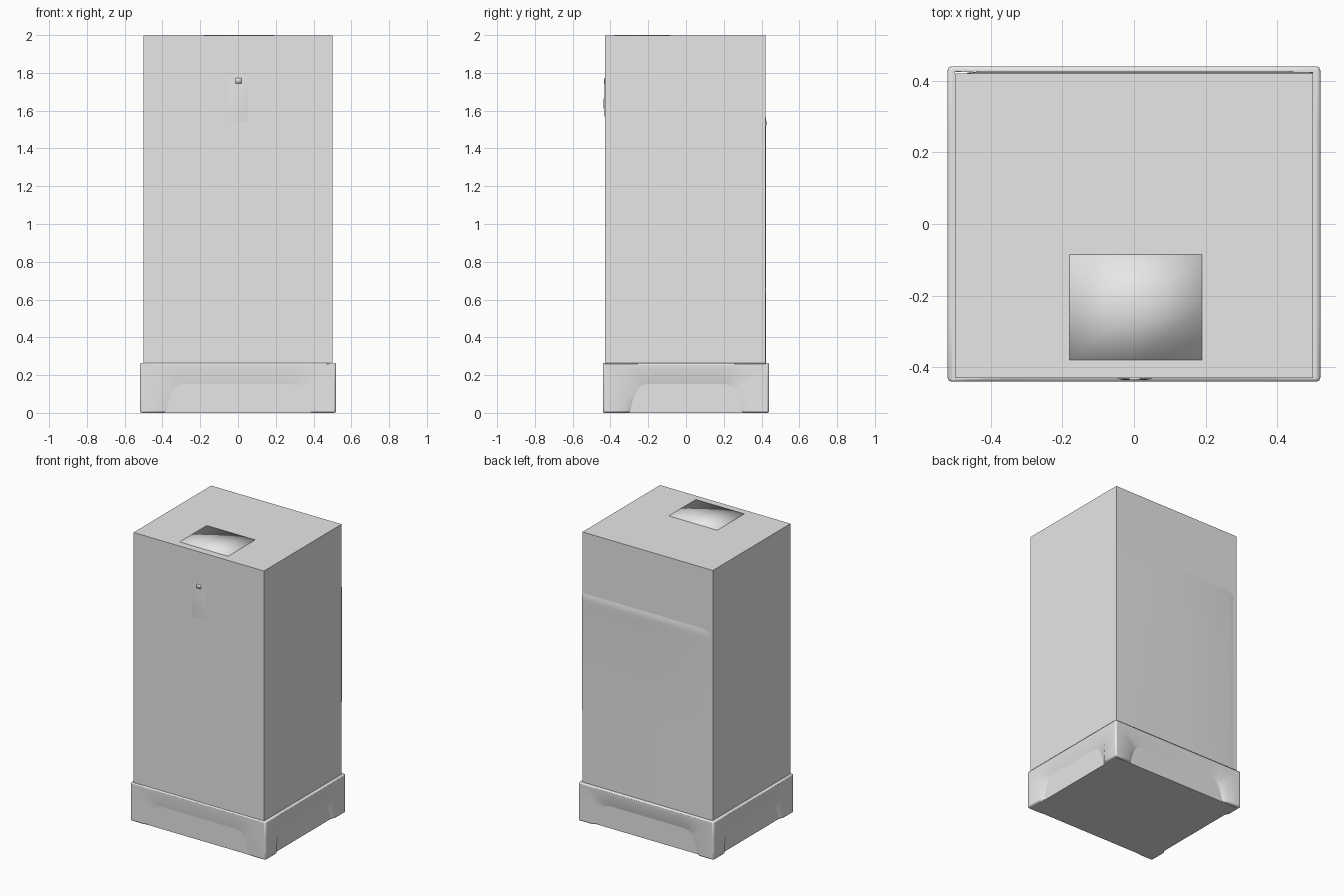
import bpy
import bmesh
import math
from mathutils import Vector

if "Cube" in bpy.data.objects:
    bpy.data.objects.remove(bpy.data.objects["Cube"])

grey = bpy.data.materials.new("light_grey")
grey.diffuse_color = (0.8, 0.8, 0.8, 1)
grey.use_nodes = True
grey.node_tree.nodes["Principled BSDF"].inputs["Base Color"].default_value = grey.diffuse_color


def finish(name, bm, angle=None):
    """Turn a bmesh into an object; optional smoothing angle in degrees."""
    bmesh.ops.recalc_face_normals(bm, faces=bm.faces)
    mesh = bpy.data.meshes.new(name)
    bm.to_mesh(mesh)
    bm.free()
    mesh.materials.append(grey)
    ob = bpy.data.objects.new(name, mesh)
    bpy.context.collection.objects.link(ob)
    if angle is not None:
        bpy.ops.object.select_all(action='DESELECT')
        ob.select_set(True)
        bpy.context.view_layer.objects.active = ob
        bpy.ops.object.shade_smooth_by_angle(angle=math.radians(angle))
    return ob


def box(name, lo, hi, angle=None, cuts=0):
    bm = bmesh.new()
    bmesh.ops.create_cube(bm, size=1)
    for v in bm.verts:
        v.co = Vector([lo[i] + (v.co[i] + 0.5) * (hi[i] - lo[i]) for i in range(3)])
    if cuts:
        bmesh.ops.subdivide_edges(bm, edges=bm.edges, cuts=cuts, use_grid_fill=True)
    return finish(name, bm, angle)


# Main cabinet
X0, X1, Y0, Y1 = -0.5, 0.5, -0.43, 0.42
box("cabinet_body", (X0, Y0, 0), (X1, Y1, 1.998))

# Softly shaded plate on the lid
box("lid_plate", (-0.18, -0.38, 1.994), (0.19, -0.085, 2.0), 180, 1)

# Softly shaded door handle, pinched in towards its top
bm = bmesh.new()
rows = [(1.54, 0.052, 0.001), (1.62, 0.046, 0.006), (1.7, 0.034, 0.005),
        (1.76, 0.02, 0.002)]
grid = []
for z, w, bulge in rows:
    grid.append([bm.verts.new((0.002 + x, Y0 - d, z)) for x, d in
                 ((-0.052, 0.001), (-w * 0.6, bulge), (w * 0.6, bulge), (0.052, 0.001))])
grid.append([bm.verts.new((0.002 + x, Y0 - 0.001, 1.79)) for x in (-0.042, -0.02, 0.02, 0.042)])
for a, b in zip(grid, grid[1:]):
    for i in range(3):
        bm.faces.new((a[i], a[i + 1], b[i + 1], b[i]))
finish("door_handle", bm, 60)
box("handle_catch", (-0.014, Y0 - 0.005, 1.745), (0.018, Y0, 1.772), 180)

# Thin back panel with a rolled upper edge
bm = bmesh.new()
rows = [(0.25, 0.002), (0.8, 0.003), (1.5, 0.003), (1.53, 0.005), (1.555, 0.004), (1.575, 0.0)]
cols = [(-0.47, 0.0), (-0.44, 1), (0.0, 1.1), (0.44, 1), (0.5, 0.8)]
grid = [[bm.verts.new((x, Y1 + d * k, z)) for x, k in cols] for z, d in rows]
for a, b in zip(grid, grid[1:]):
    for i in range(len(cols) - 1):
        bm.faces.new((a[i], a[i + 1], b[i + 1], b[i]))
finish("back_panel", bm, 60)

# Plinth: four sides, each sloping inwards to an arched opening
bm = bmesh.new()
W, D, H = 0.52, 0.44, 0.265
ARCH = [(0, 0), (-0.013, 0.06), (-0.035, 0.115), (-0.052, 0.136), (-0.075, 0.149), (-0.105, 0.153)]
FOLD = [(0.025, 0), (0.025, 0.07), (0.035, 0.16), (0.045, 0.205), (-0.03, 0.23), (-0.12, 0.235)]


def plinth_side(normal, outer, inner, half, arch, body_half):
    n = Vector((*normal, 0))
    t = Vector((-n.y, n.x, 0))

    def ring(points, depth):
        full = points + [(-u, z) for u, z in reversed(points)]
        return [bm.verts.new(n * depth + t * u + Vector((0, 0, z))) for u, z in full]

    a = ring([(arch + u, z) for u, z in ARCH], inner)
    b = ring([(arch + u, z) for u, z in FOLD], outer)
    c = ring([(half, 0), (half, 0.07), (half, 0.16), (half, H),
              (arch - 0.03, H), (arch - 0.12, H)], outer)
    for p, q in ((a, b), (b, c)):
        for i in range(len(p) - 1):
            bm.faces.new((p[i], p[i + 1], q[i + 1], q[i]))
    # Top ledge and feet undersides
    last = len(c) - 1
    k = [bm.verts.new(n * inner + t * s * body_half + Vector((0, 0, H))) for s in (1, -1)]
    bm.faces.new(c[3:last - 2] + [k[1], k[0]])
    for i, s in ((0, 1), (last, -1)):
        foot = bm.verts.new(n * inner + t * s * body_half)
        bm.faces.new((a[i], b[i], c[i], foot))


plinth_side((0, -1), D, -Y0, W, 0.382, X1)
plinth_side((0, 1), D, Y1, W, 0.382, X1)
for s in (1, -1):
    # Tangential reach of the cabinet differs slightly front to back
    plinth_side((s, 0), W, X1, D, 0.297, 0.425)
bmesh.ops.remove_doubles(bm, verts=bm.verts, dist=0.0055)
plinth = finish("plinth", bm, 40)
bevel = plinth.modifiers.new("soft_edges", 'BEVEL')
bevel.width = 0.01
bevel.segments = 2
bevel.limit_method = 'ANGLE'
bevel.angle_limit = math.radians(60)
